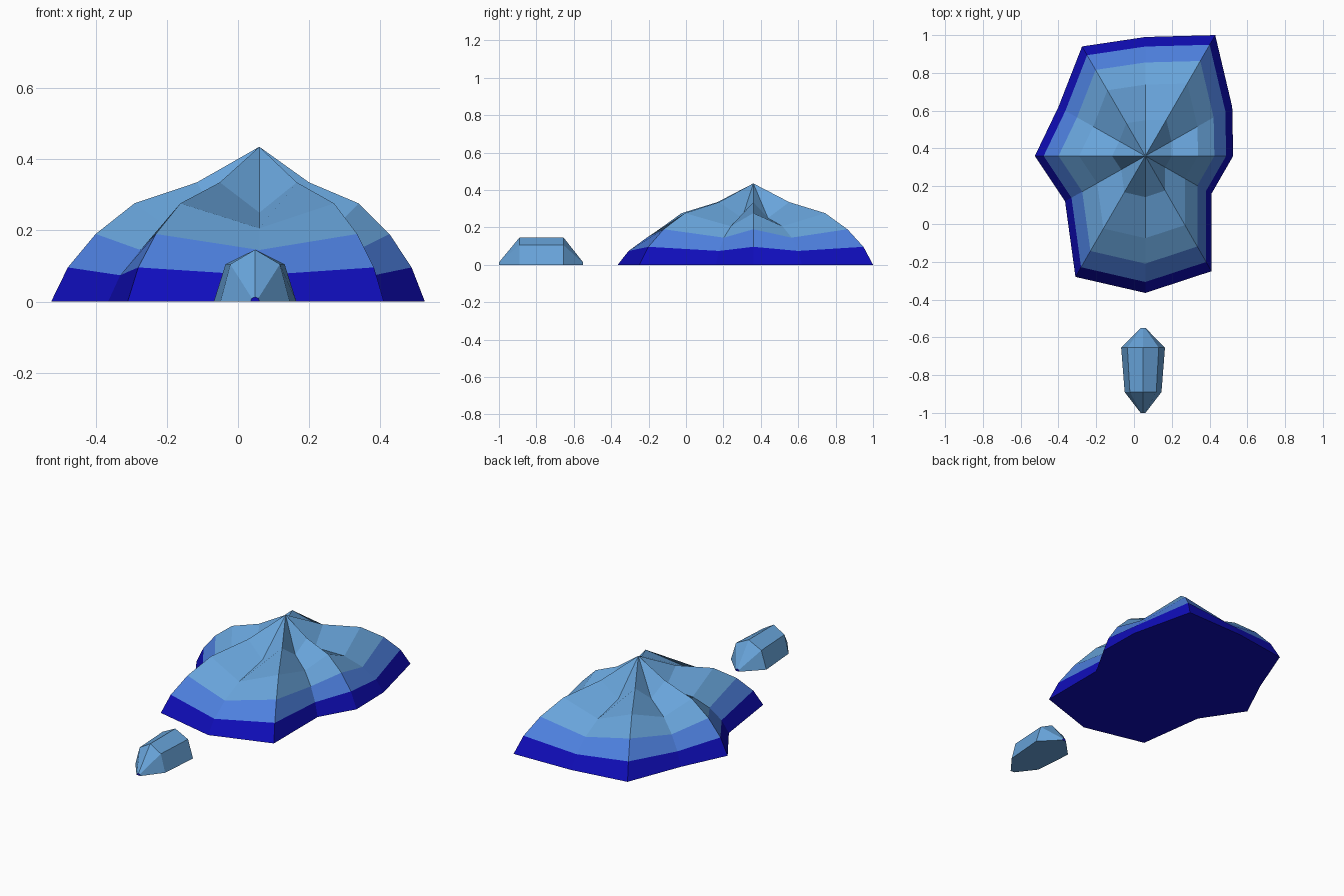
import bpy, bmesh

if "Cube" in bpy.data.objects:
    bpy.data.objects.remove(bpy.data.objects["Cube"])


def material(name, rgb):
    m = bpy.data.materials.new(name)
    m.diffuse_color = (*rgb, 1)
    m.use_nodes = True
    m.node_tree.nodes["Principled BSDF"].inputs["Base Color"].default_value = m.diffuse_color
    return m


MATS = [material("deep blue", (0.005, 0.004, 0.50)),
        material("mid blue", (0.075, 0.215, 0.73)),
        material("light blue", (0.138, 0.37, 0.70))]


def loft(name, rings, band_mats, first_cap, last_cap, apex=None):
    """Join closed rings with quads; cap each end with a face or an apex fan."""
    bm = bmesh.new()
    vs = [[bm.verts.new(p) for p in ring] for ring in rings]
    n = len(vs[0])

    def face(verts, mat):
        bm.faces.new(verts).material_index = mat

    for k in range(len(vs) - 1):
        a, b = vs[k], vs[k + 1]
        for i in range(n):
            j = (i + 1) % n
            face((a[i], a[j], b[j], b[i]), band_mats[k])
    face(vs[0][::-1], first_cap)
    if apex:
        top = bm.verts.new(apex)
        for i in range(n):
            face((vs[-1][i], vs[-1][(i + 1) % n], top), last_cap)
    else:
        face(vs[-1], last_cap)
    bmesh.ops.recalc_face_normals(bm, faces=bm.faces)
    me = bpy.data.meshes.new(name)
    bm.to_mesh(me)
    bm.free()
    for m in MATS:
        me.materials.append(m)
    ob = bpy.data.objects.new(name, me)
    bpy.context.collection.objects.link(ob)
    return ob


# Ridged mound: outline alternates ridge and valley spokes around the peak
cx, cy, peak = 0.06, 0.36, 0.435
outline = [(0.525, 0.36), (0.52, 0.62), (0.43, 1.0), (0.06, 0.99),
           (-0.275, 0.94), (-0.40, 0.62), (-0.525, 0.36), (-0.365, 0.12),
           (-0.31, -0.28), (0.06, -0.365), (0.41, -0.25), (0.41, 0.16)]
# radius fraction, ridge height, valley height
levels = [(1, 0, 0), (0.92, 0.096, 0.074), (0.786, 0.19, 0.145),
          (0.60, 0.276, 0.206), (0.30, 0.335, 0.25)]
rings = [[(cx + (x - cx) * f, cy + (y - cy) * f, valley if i % 2 else ridge)
          for i, (x, y) in enumerate(outline)]
         for f, ridge, valley in levels]
loft("mound", rings, [0, 1, 2, 2], 0, 2, (cx, cy, peak))

# Small crystal-shaped rock: one five-sided section scaled along y
section = [(-0.116, 0), (-0.083, 0.105), (0, 0.146), (0.083, 0.105), (0.116, 0)]
stations = [(-1.0, 0.11, 0.09), (-0.89, 0.84, 1), (-0.655, 1, 1), (-0.55, 0.11, 0.09)]
rock = [[(0.048 + x * sx, y, z * sz) for x, z in section]
        for y, sx, sz in stations]
loft("small_rock", rock, [2, 2, 2], 0, 0)
